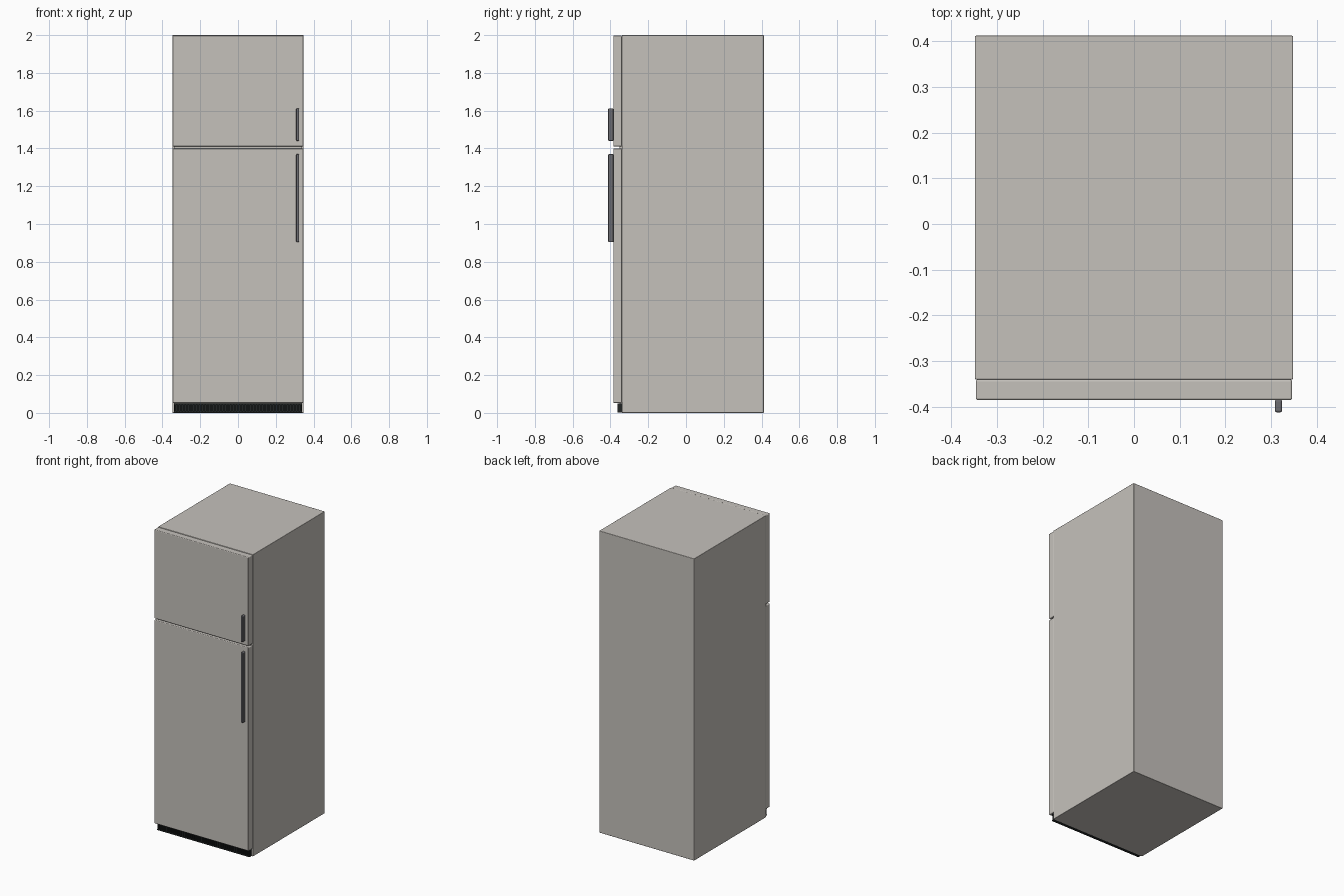
import bpy
import bmesh

cube = bpy.data.objects.get("Cube")
if cube:
    bpy.data.objects.remove(cube, do_unlink=True)


def material(name, colour):
    mat = bpy.data.materials.new(name)
    mat.use_nodes = True
    mat.diffuse_color = (*colour, 1)
    shader = mat.node_tree.nodes["Principled BSDF"]
    shader.inputs["Base Color"].default_value = (*colour, 1)
    shader.inputs["Roughness"].default_value = 0.5
    return mat


def box(name, x, y, z, mat, bevel=0.0, segments=3):
    """Box given by its (min, max) range on each axis, with rounded edges."""
    bm = bmesh.new()
    bmesh.ops.create_cube(bm, size=1)
    for v in bm.verts:
        v.co = [(lo + hi) / 2 + c * (hi - lo) for c, (lo, hi) in zip(v.co, (x, y, z))]
    mesh = bpy.data.meshes.new(name)
    bm.to_mesh(mesh)
    bm.free()
    mesh.materials.append(mat)
    obj = bpy.data.objects.new(name, mesh)
    bpy.context.collection.objects.link(obj)
    if bevel:
        mod = obj.modifiers.new("rounded_edges", "BEVEL")
        mod.width = bevel
        mod.segments = segments
        mod.harden_normals = True
        for poly in mesh.polygons:
            poly.use_smooth = True
    return obj


steel = material("warm grey steel", (0.56, 0.535, 0.50))
handle_grey = material("dark grey handle", (0.15, 0.15, 0.165))
black = material("black plastic", (0.015, 0.018, 0.018))

# Cabinet
FRONT = -0.34
box("cabinet", (-0.348, 0.348), (FRONT, 0.412), (0, 2), steel, 0.003, 2)

# Doors, each with a bar handle on the model's left
doors = {
    "freezer": ((1.41, 1.998), (1.44, 1.612)),
    "fridge": ((0.052, 1.4), (0.904, 1.37)),
}
for name, (door_z, handle_z) in doors.items():
    box(name + "_door", (-0.346, 0.346), (-0.385, FRONT), door_z, steel, 0.005)
    box(name + "_handle", (0.308, 0.324), (-0.412, -0.384), handle_z, handle_grey, 0.005)

# Door gaskets, set back from the door edges
box("gasket", (-0.338, 0.338), (-0.352, FRONT), (0.05, 1.99), steel)

# Kick grille: a backing plate with vertical slats
box("kick_plate", (-0.338, 0.338), (-0.354, FRONT), (0.002, 0.05), black)
SLATS = 45
for i in range(SLATS):
    x = -0.332 + i * 0.664 / (SLATS - 1)
    box("kick_slat", (x - 0.004, x + 0.004), (-0.363, -0.353), (0.008, 0.044), black)
for name, z in (("kick_lower_rail", (0.002, 0.009)), ("kick_upper_rail", (0.043, 0.05))):
    box(name, (-0.338, 0.338), (-0.363, -0.353), z, black)
